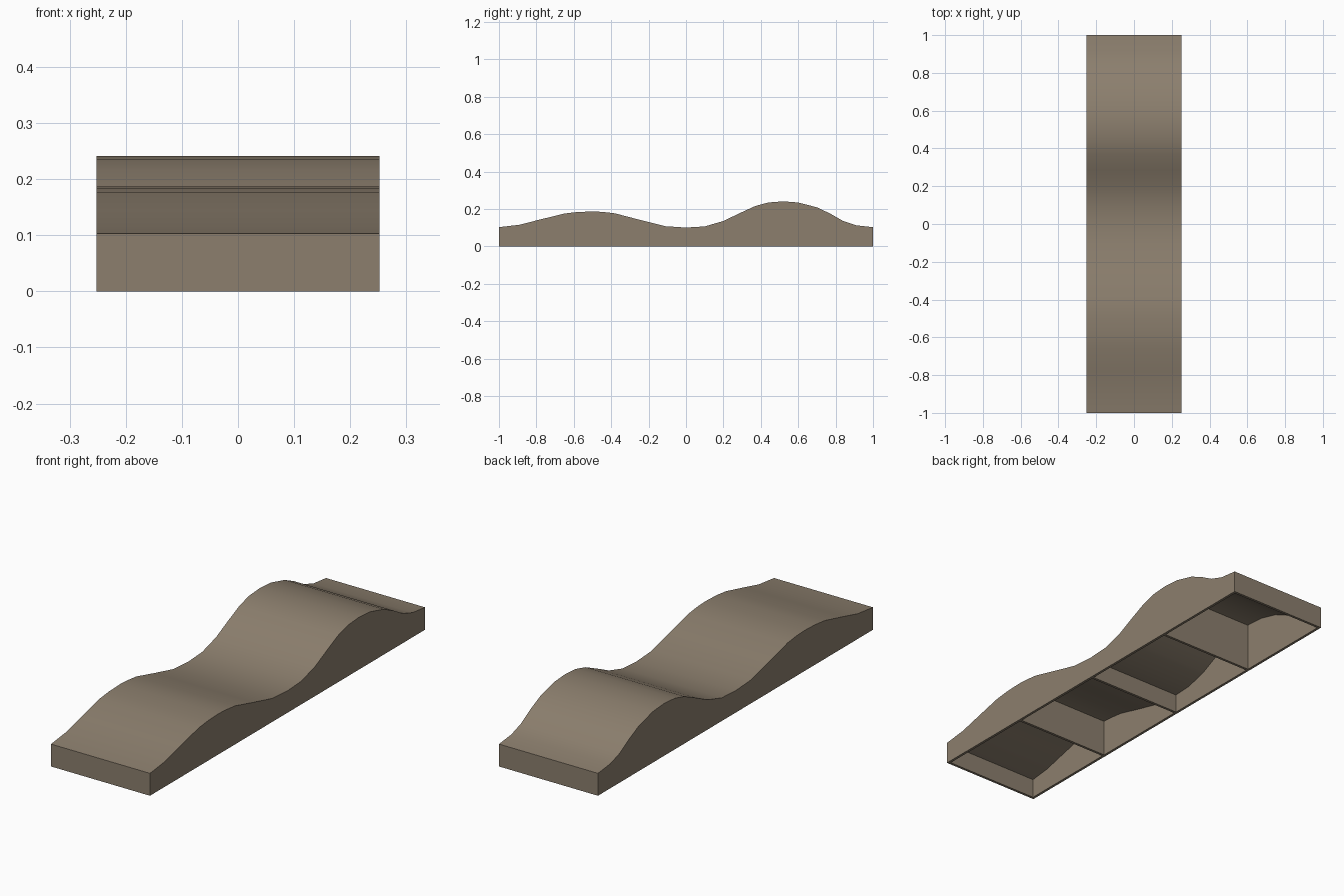
import bpy, bmesh, math

if "Cube" in bpy.data.objects:
    bpy.data.objects.remove(bpy.data.objects["Cube"])

W, T, S = 0.252, 0.012, 0.014   # half width, wall thickness, top sheet thickness

# top profile (y, z): a low hump then a taller one
TOP = [(-1, .103), (-.89, .116), (-.78, .144), (-.65, .176), (-.58, .184), (-.5, .187),
       (-.45, .185), (-.38, .177), (-.25, .143), (-.11, .108), (0, .101), (.1, .107),
       (.2, .136), (.285, .177), (.37, .216), (.44, .235), (.52, .241), (.6, .235),
       (.7, .209), (.77, .176), (.84, .136), (.91, .113), (1, .103)]
UNDER = [(y, z - S) for y, z in TOP]

brown = bpy.data.materials.new("warm brown")
brown.diffuse_color = (0.262, 0.212, 0.155, 1)
brown.use_nodes = True
brown.node_tree.nodes["Principled BSDF"].inputs["Base Color"].default_value = brown.diffuse_color


def under_z(y):
    for (a, za), (b, zb) in zip(UNDER, UNDER[1:]):
        if a <= y <= b:
            return za + (zb - za) * (y - a) / (b - a)
    return UNDER[-1][1]


def extrude_profile(name, pts, x0, x1):
    """Closed (y, z) outline extruded from x0 to x1."""
    bm = bmesh.new()
    a = [bm.verts.new((x0, y, z)) for y, z in pts]
    b = [bm.verts.new((x1, y, z)) for y, z in pts]
    bm.faces.new(a)
    bm.faces.new(b[::-1])
    n = len(pts)
    for i in range(n):
        j = (i + 1) % n
        bm.faces.new((a[i], b[i], b[j], a[j]))
    bmesh.ops.recalc_face_normals(bm, faces=bm.faces)
    me = bpy.data.meshes.new(name)
    bm.to_mesh(me)
    bm.free()
    ob = bpy.data.objects.new(name, me)
    bpy.context.collection.objects.link(ob)
    me.materials.append(brown)
    bpy.ops.object.select_all(action='DESELECT')
    ob.select_set(True)
    bpy.context.view_layer.objects.active = ob
    bpy.ops.object.shade_smooth_by_angle(angle=math.radians(35))
    return ob


# wavy top sheet
extrude_profile("wavy_top", TOP + UNDER[::-1], -W, W)

# side panels cut to the wave
side = UNDER + [(1, 0), (-1, 0)]
extrude_profile("left_panel", side, -W, -W + T)
extrude_profile("right_panel", side, W - T, W)

# end panels and cross ribs between the side panels
for name, y0, y1 in [("front_panel", -1, -1 + T), ("back_panel", 1 - T, 1)] + \
        [(f"cross_rib_{i + 1}", c - T / 2, c + T / 2) for i, c in enumerate((-.5, 0, .5))]:
    extrude_profile(name, [(y0, 0), (y1, 0), (y1, under_z(y1)), (y0, under_z(y0))],
                    -W + T, W - T)
